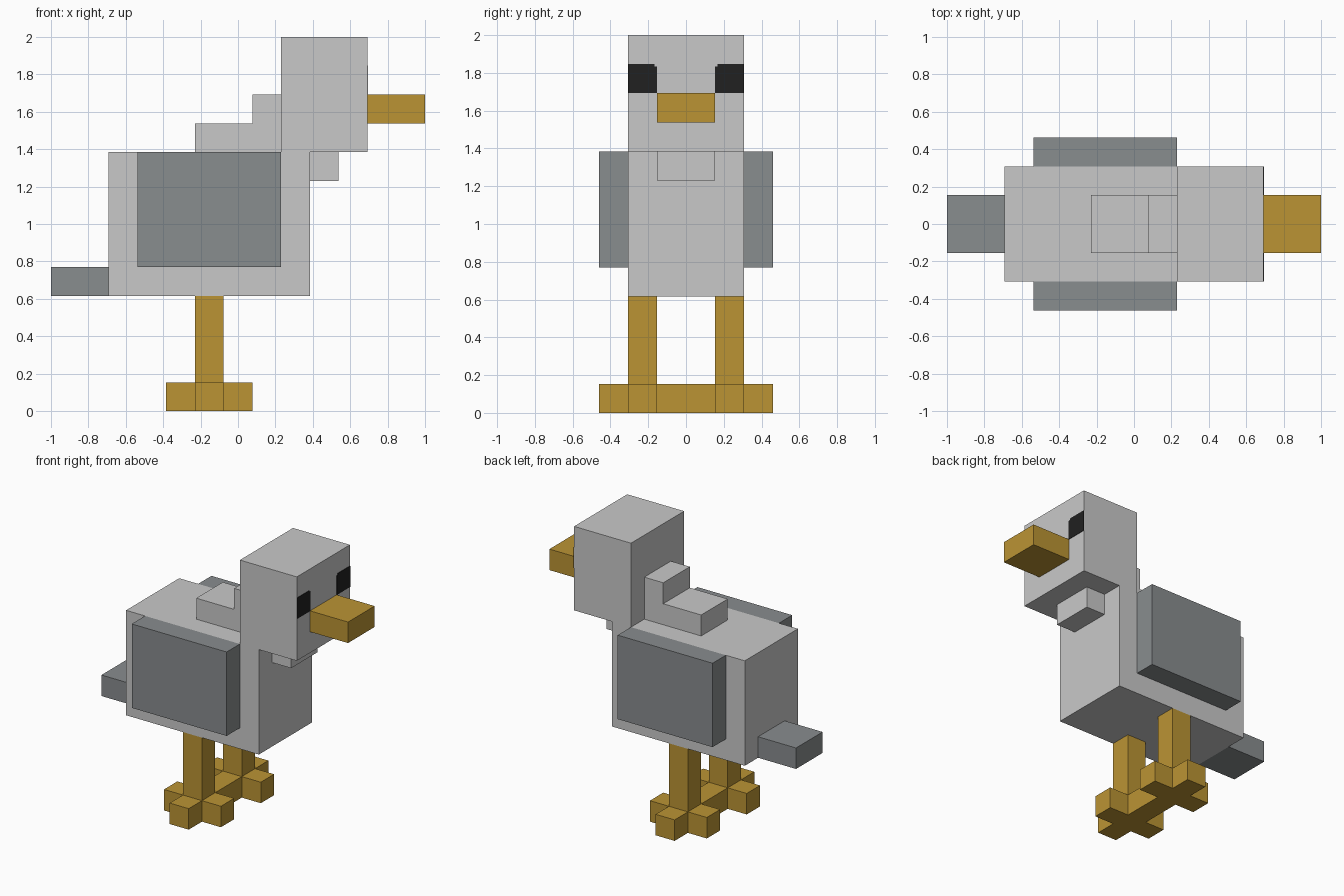
import bpy, bmesh

if "Cube" in bpy.data.objects:
    bpy.data.objects.remove(bpy.data.objects["Cube"])

U = 2 / 13  # one block


def material(name, r, g, b):
    m = bpy.data.materials.new(name)
    m.diffuse_color = (r, g, b, 1)
    m.use_nodes = True
    m.node_tree.nodes["Principled BSDF"].inputs["Base Color"].default_value = m.diffuse_color
    return m


LIGHT = material("light_grey", 0.584, 0.584, 0.584)
DARK = material("slate_grey", 0.25, 0.266, 0.274)
GOLD = material("ochre", 0.497, 0.296, 0.034)
BLACK = material("black", 0.015, 0.015, 0.015)


def finish(name, bm, mat):
    bmesh.ops.recalc_face_normals(bm, faces=bm.faces)
    me = bpy.data.meshes.new(name)
    bm.to_mesh(me)
    bm.free()
    me.materials.append(mat)
    ob = bpy.data.objects.new(name, me)
    bpy.context.collection.objects.link(ob)
    return ob


def box(name, x, y, z, mat):
    """Box from (min, max) ranges measured in blocks."""
    bm = bmesh.new()
    bmesh.ops.create_cube(bm, size=1)
    for v in bm.verts:
        for i, (lo, hi) in enumerate((x, y, z)):
            v.co[i] = (hi if v.co[i] > 0 else lo) * U
    return finish(name, bm, mat)


def eye(name, s):
    """Thin plate on the face with a small notch in its upper inner corner."""
    n = 0.08
    outline = [(1, 11), (2, 11), (2, 12), (1 + n, 12), (1 + n, 12 - n), (1, 12 - n)]
    bm = bmesh.new()
    f = bm.faces.new([bm.verts.new((4.5 * U, s * y * U, z * U)) for y, z in outline])
    ext = bmesh.ops.extrude_face_region(bm, geom=[f], use_keep_orig=True)
    for v in ext["geom"]:
        if isinstance(v, bmesh.types.BMVert):
            v.co.x += 0.003
    return finish(name, bm, BLACK)


# Body, head and neck
box("body", (-4.5, 2.5), (-2, 2), (4, 9), LIGHT)
box("head", (1.5, 4.5), (-2, 2), (9, 13), LIGHT)
box("throat", (2.5, 3.5), (-1, 1), (8, 9), LIGHT)
box("neck_lower_step", (-1.5, 1.5), (-1, 1), (9, 10), LIGHT)
box("neck_upper_step", (0.5, 1.5), (-1, 1), (10, 11), LIGHT)

# Beak and tail
box("beak", (4.5, 6.5), (-1, 1), (10, 11), GOLD)
box("tail", (-6.5, -4.5), (-1, 1), (4, 5), DARK)

# Paired parts
for side, s in (("right", -1), ("left", 1)):
    def span(a, b):
        return tuple(sorted((s * a, s * b)))

    box(side + "_wing", (-3.5, 1.5), span(2, 3), (5, 9), DARK)
    eye(side + "_eye", s)
    box(side + "_leg", (-1.5, -0.5), span(1, 2), (0, 4), GOLD)
    # Four toes crossing at the leg
    box(side + "_front_toe", (-0.5, 0.5), span(1, 2), (0, 1), GOLD)
    box(side + "_back_toe", (-2.5, -1.5), span(1, 2), (0, 1), GOLD)
    box(side + "_outer_toe", (-1.5, -0.5), span(2, 3), (0, 1), GOLD)
    box(side + "_inner_toe", (-1.5, -0.5), span(0, 1), (0, 1), GOLD)
